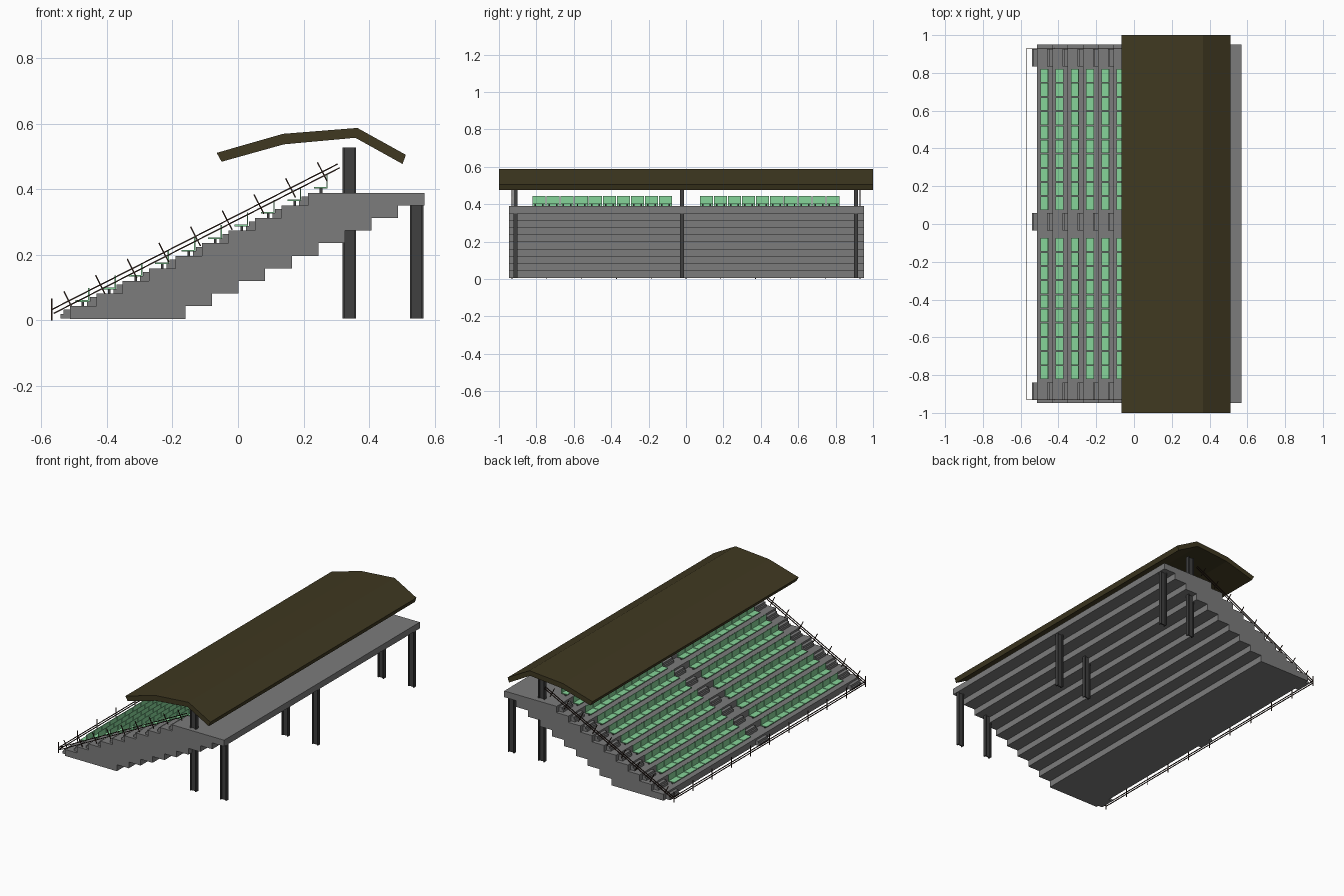
import bpy, bmesh, math
from mathutils import Matrix, Vector

if "Cube" in bpy.data.objects:
    bpy.data.objects.remove(bpy.data.objects["Cube"])

X0, DX, Z0, DZ, N = -0.513, 0.0807, 0.0435, 0.0384, 10


def material(name, rgb):
    m = bpy.data.materials.new(name)
    m.diffuse_color = (*rgb, 1)
    m.use_nodes = True
    m.node_tree.nodes["Principled BSDF"].inputs["Base Color"].default_value = m.diffuse_color
    return m


ROOF = material("roof_brown", (0.05, 0.04, 0.015))
SEAT = material("seat_green", (0.24, 0.66, 0.32))
DARK = material("dark_metal", (0.05, 0.05, 0.05))
RAIL = material("rail_brown", (0.03, 0.015, 0.01))
GREY = material("step_grey", (0.2, 0.2, 0.2))


def finish(name, bm, mat=None):
    bmesh.ops.recalc_face_normals(bm, faces=bm.faces)
    me = bpy.data.meshes.new(name)
    bm.to_mesh(me)
    bm.free()
    ob = bpy.data.objects.new(name, me)
    bpy.context.collection.objects.link(ob)
    if mat:
        me.materials.append(mat)
    return ob


def box(bm, x0, x1, y0, y1, z0, z1):
    m = Matrix.Translation(((x0 + x1) / 2, (y0 + y1) / 2, (z0 + z1) / 2))
    m = m @ Matrix.Diagonal((x1 - x0, y1 - y0, z1 - z0, 1))
    bmesh.ops.create_cube(bm, size=1, matrix=m)


def bar(bm, a, b, t):
    a, b = Vector(a), Vector(b)
    d = b - a
    m = Matrix.Translation((a + b) / 2) @ d.to_track_quat('Z', 'Y').to_matrix().to_4x4()
    bmesh.ops.create_cube(bm, size=1, matrix=m @ Matrix.Diagonal((t, t, d.length, 1)))


def extrude_profile(name, pts, y0, y1, mat=None):
    bm = bmesh.new()
    f = bm.faces.new([bm.verts.new((x, y0, z)) for x, z in pts])
    r = bmesh.ops.extrude_face_region(bm, geom=[f])
    bmesh.ops.translate(bm, vec=(0, y1 - y0, 0),
                        verts=[v for v in r["geom"] if isinstance(v, bmesh.types.BMVert)])
    return finish(name, bm, mat)


# stepped terrace: treads on top, matching steps underneath
top = [(X0, 0.004)]
for i in range(N):
    top.append((X0 + DX * i, Z0 + DZ * i))
    top.append((X0 + DX * (i + 1) if i < N - 1 else 0.569, Z0 + DZ * i))
under = []
x = 0.569
for k in range(9):
    z = Z0 + DZ * (8 - k)
    under.append((x, z))
    x = 0.488 - 0.081 * k
    under.append((x, z))
under.append((x, 0.004))
extrude_profile("terrace", top + under, -0.947, 0.951, GREY)

# aisle steps in front of every riser
bm = bmesh.new()
for i in range(N):
    xr, zb = X0 + DX * i, max(0, Z0 + DZ * (i - 1))
    for yc in (-0.886, 0.012, 0.88):
        box(bm, xr - 0.028, xr + 0.004, yc - 0.046, yc + 0.046, zb, zb + 0.0145)
        box(bm, xr - 0.019, xr + 0.004, yc - 0.046, yc + 0.046, zb + 0.0145, zb + 0.0275)
finish("aisle_steps", bm, GREY)

# seats and their short feet
seats, feet = bmesh.new(), bmesh.new()
for i in range(N):
    x, z = X0 + DX * i + 0.018, Z0 + DZ * i
    for s in (-1, 1):
        for j in range(10):
            y = s * (0.1095 + 0.0751 * j)
            box(seats, x, x + 0.042, y - 0.035, y + 0.035, z + 0.013, z + 0.018)
            box(seats, x + 0.038, x + 0.042, y - 0.035, y + 0.035, z + 0.018, z + 0.055)
            for d in (-0.02, 0.02):
                box(feet, x + 0.018, x + 0.026, y + d - 0.004, y + d + 0.004, z, z + 0.013)
finish("seats", seats, SEAT)
finish("seat_feet", feet, DARK)

# steel I-section columns
bm = bmesh.new()
for xc, h in ((0.34, 0.56), (0.545, 0.351)):
    h = 0.527 if xc < 0.4 else h
    for y in (-0.911, -0.021, 0.909):
        box(bm, xc - 0.015, xc + 0.015, y - 0.003, y + 0.003, 0.005, h)
        for s in (-1, 1):
            c = xc + s * 0.0175
            box(bm, c - 0.003, c + 0.003, y - 0.011, y + 0.011, 0.005, h)
finish("columns", bm, DARK)

# bent roof canopy
extrude_profile("roof", [(-0.065, 0.511), (0.137, 0.569), (0.364, 0.587), (0.512, 0.505),
                         (0.502, 0.477), (0.358, 0.557), (0.14, 0.537), (-0.05, 0.484)],
                -1, 1, ROOF)

# guard rails: sloped on both sides, level across the front
bm = bmesh.new()
a, b = Vector((-0.568, 0, 0.033)), Vector((0.304, 0, 0.477))
d = (b - a).normalized()
n = Vector((-d.z, 0, d.x))
for y in (-0.93, 0.93):
    o = Vector((0, y, 0))
    for off in (0, -0.013):
        bar(bm, a + o + n * off, b + o + n * off, 0.004)
    for k in range(9):
        p = a + o + d * (0.058 + 0.1085 * k)
        bar(bm, p - n * 0.033, p + n * 0.033, 0.004)
for z in (0.02, 0.033):
    bar(bm, (-0.568, -0.93, z), (-0.568, 0.93, z), 0.004)
for k in range(11):
    y = -0.93 + 0.186 * k
    bar(bm, (-0.568, y, 0), (-0.568, y, 0.066), 0.004)
finish("guard_rails", bm, RAIL)
